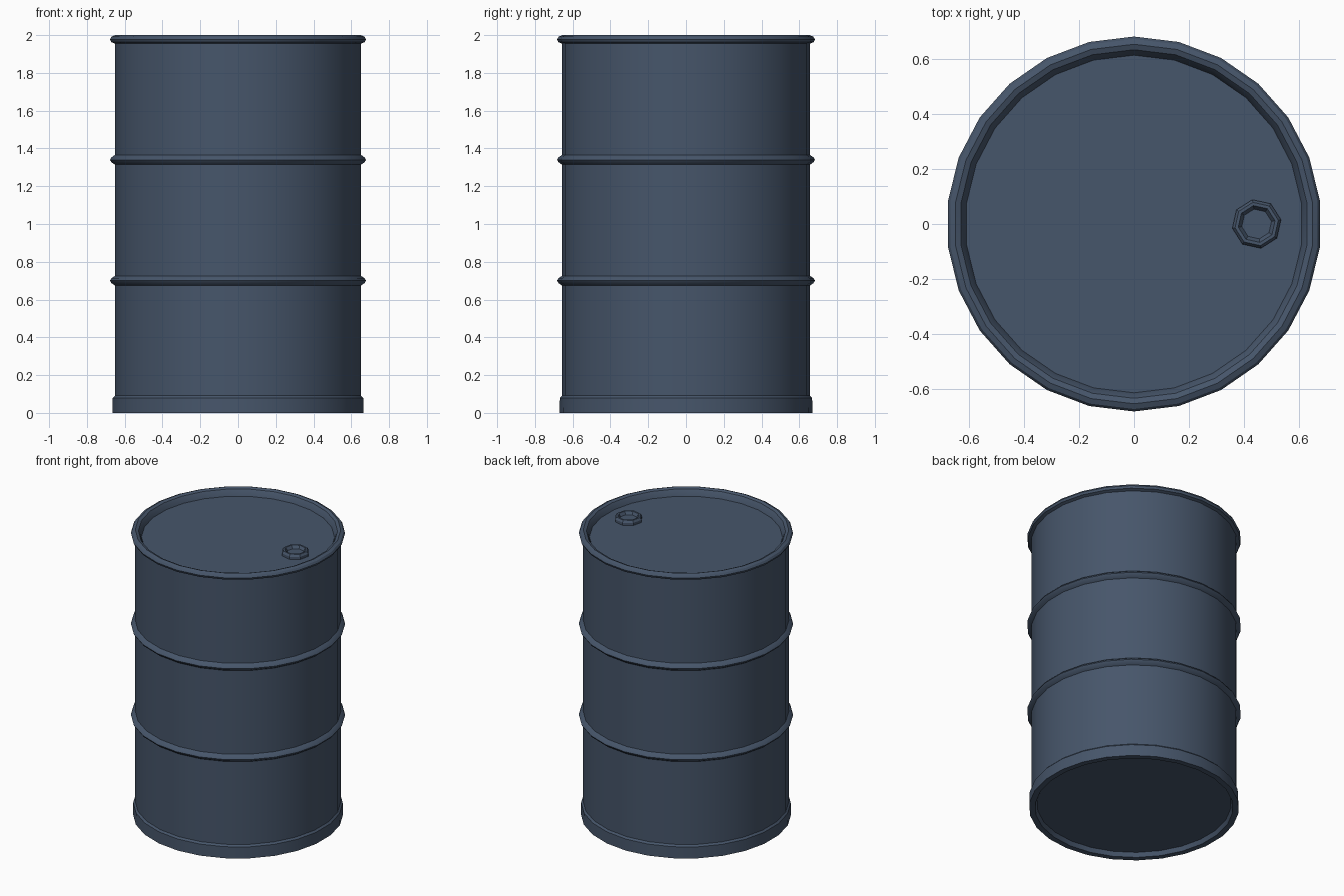
import bpy, math

if "Cube" in bpy.data.objects:
    bpy.data.objects.remove(bpy.data.objects["Cube"])

steel = bpy.data.materials.new("slate_blue_steel")
steel.diffuse_color = (0.062, 0.092, 0.145, 1)
steel.use_nodes = True
steel.node_tree.nodes["Principled BSDF"].inputs["Base Color"].default_value = steel.diffuse_color


def lathe(name, profile, sides, phase, centre=(0, 0)):
    """Spin a (radius, z) profile round z and cap both ends."""
    verts, faces = [], []
    for r, z in profile:
        for i in range(sides):
            a = phase + 2 * math.pi * i / sides
            verts.append((centre[0] + r * math.cos(a), centre[1] + r * math.sin(a), z))
    for j in range(len(profile) - 1):
        for i in range(sides):
            k = (i + 1) % sides
            faces.append((j * sides + i, j * sides + k, (j + 1) * sides + k, (j + 1) * sides + i))
    last = (len(profile) - 1) * sides
    faces.append(tuple(reversed(range(sides))))
    faces.append(tuple(last + i for i in range(sides)))
    mesh = bpy.data.meshes.new(name)
    mesh.from_pydata(verts, [], faces)
    mesh.materials.append(steel)
    obj = bpy.data.objects.new(name, mesh)
    bpy.context.collection.objects.link(obj)
    bpy.ops.object.select_all(action='DESELECT')
    bpy.context.view_layer.objects.active = obj
    obj.select_set(True)
    bpy.ops.object.shade_smooth_by_angle(angle=math.radians(30))
    return obj


# Drum: recessed base, bottom skirt, two hoops, rolled rim and sunken lid
R = 0.656
profile = [(0.62, 0.03), (0.632, 0.0), (0.67, 0.0), (0.668, 0.08), (R, 0.092)]
for z in (0.7, 1.34):
    profile += [(R, z - 0.026), (0.675, z - 0.013), (0.683, z), (0.675, z + 0.013), (R, z + 0.026)]
profile += [(R, 1.955), (0.676, 1.963), (0.683, 1.978), (0.674, 1.992),
            (0.655, 2.0), (0.635, 1.992), (0.624, 1.975), (0.615, 1.95)]
lathe("drum", profile, 26, math.pi / 2)

# Filler cap: small raised collar with a sunken plug
lathe("filler_cap", [(0.09, 1.945), (0.09, 1.968), (0.08, 1.982), (0.068, 1.982),
                     (0.055, 1.962)], 8, math.radians(10), (0.447, 0))
